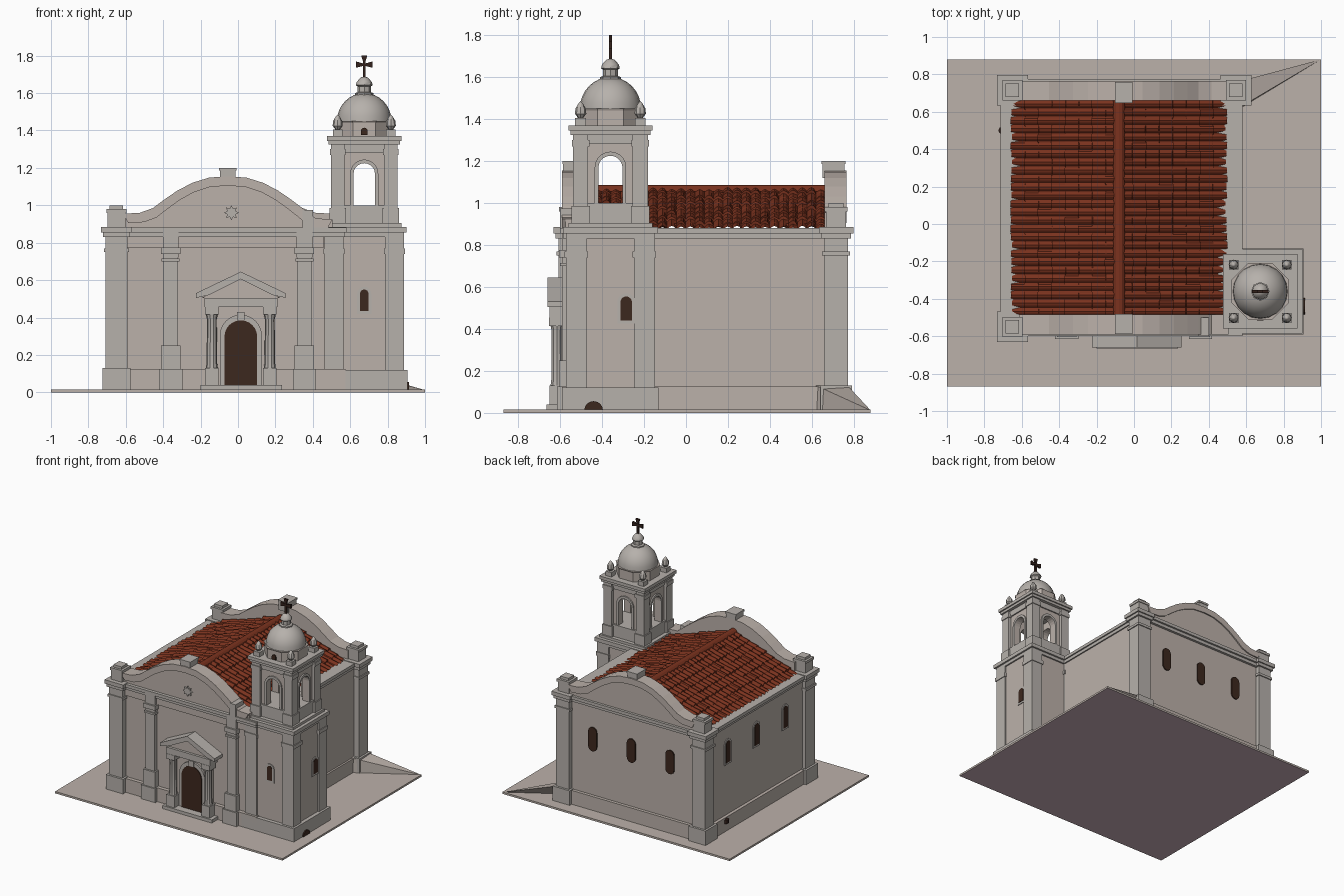
import bpy, bmesh, math, random
from mathutils import Matrix, Vector

random.seed(4)
old = bpy.data.objects.get("Cube")
if old:
    bpy.data.objects.remove(old, do_unlink=True)


def material(name, rgb):
    m = bpy.data.materials.new(name)
    m.use_nodes = True
    m.diffuse_color = (*rgb, 1)
    m.node_tree.nodes["Principled BSDF"].inputs["Base Color"].default_value = (*rgb, 1)
    return m


PLASTER = material("warm plaster", (0.50, 0.44, 0.40))
STONE = material("grey stone", (0.47, 0.44, 0.41))
EARTH = material("mauve underside", (0.60, 0.44, 0.50))
TILE = material("red clay tile", (0.195, 0.032, 0.013))
WOOD = material("dark wood", (0.046, 0.021, 0.013))
IRON = material("dark iron", (0.034, 0.016, 0.012))


def finish(name, bm, mat, smooth=False):
    bmesh.ops.recalc_face_normals(bm, faces=bm.faces)
    me = bpy.data.meshes.new(name)
    bm.to_mesh(me)
    bm.free()
    me.materials.append(mat)
    ob = bpy.data.objects.new(name, me)
    bpy.context.collection.objects.link(ob)
    if smooth:
        bpy.ops.object.select_all(action="DESELECT")
        ob.select_set(True)
        bpy.context.view_layer.objects.active = ob
        bpy.ops.object.shade_smooth_by_angle(angle=math.radians(35))
    return ob


def box(name, x0, x1, y0, y1, z0, z1, mat=STONE):
    bm = bmesh.new()
    bmesh.ops.create_cube(bm, size=1)
    for v in bm.verts:
        v.co = ((x0 + x1) / 2 + v.co.x * (x1 - x0), (y0 + y1) / 2 + v.co.y * (y1 - y0),
                (z0 + z1) / 2 + v.co.z * (z1 - z0))
    return finish(name, bm, mat)


def square(name, c, r, z0, z1, mat=STONE):
    return box(name, c[0] - r, c[0] + r, c[1] - r, c[1] + r, z0, z1, mat)


def prism(name, pts, a, b, mat=STONE, axis="y"):
    """Extrude an outline of (across, z) points from a to b along an axis."""
    bm = bmesh.new()
    face = bm.faces.new([bm.verts.new((u, a, z) if axis == "y" else (a, u, z)) for u, z in pts])
    new = bmesh.ops.extrude_face_region(bm, geom=[face])["geom"]
    step = Vector((0, b - a, 0) if axis == "y" else (b - a, 0, 0))
    bmesh.ops.translate(bm, vec=step, verts=[g for g in new if isinstance(g, bmesh.types.BMVert)])
    return finish(name, bm, mat)


def lathe(name, profile, c, segs=16, mat=STONE, smooth=True, turn=0.0):
    bm = bmesh.new()
    vs = [bm.verts.new((r, 0, z)) for r, z in profile]
    es = [bm.edges.new(p) for p in zip(vs, vs[1:])]
    bmesh.ops.spin(bm, geom=vs + es, cent=(0, 0, 0), axis=(0, 0, 1), angle=math.tau, steps=segs)
    bmesh.ops.remove_doubles(bm, verts=bm.verts, dist=0.0005)
    bmesh.ops.transform(bm, matrix=Matrix.Translation((*c, 0)) @ Matrix.Rotation(turn, 4, "Z"), verts=bm.verts)
    return finish(name, bm, mat, smooth)


def arch(c, w, z0, z1, n=8):
    r = w / 2
    curve = [(c + r * math.cos(math.pi * i / n), z1 - r + r * math.sin(math.pi * i / n)) for i in range(n + 1)]
    return [(c + r, z0)] + curve + [(c - r, z0)]


def window(name, c, w, z0, z1, face, out, axis):
    """Arched opening with a stone frame; out is the outward direction."""
    prism(name + "_frame", arch(c, w + 0.03, z0 - 0.015, z1 + 0.015), face, face + out * 0.006, STONE, axis)
    prism(name + "_opening", arch(c, w, z0, z1), face, face + out * 0.009, WOOD, axis)


# Ground and nave body
ground = box("ground", -1, 1, -0.87, 0.88, 0, 0.015, PLASTER)
ground.data.materials.append(EARTH)
for p in ground.data.polygons:
    p.material_index = int(p.normal.z < -0.5)
box("nave_walls", -0.68, 0.56, -0.56, 0.74, 0.01, 0.85, PLASTER)
box("nave_plinth", -0.705, 0.575, -0.59, 0.765, 0.01, 0.125, PLASTER)
box("nave_cornice_lower", -0.70, 0.57, -0.585, 0.76, 0.83, 0.855)
box("nave_cornice_upper", -0.715, 0.58, -0.60, 0.775, 0.855, 0.88)
box("front_frieze", -0.69, 0.46, -0.572, -0.5, 0.775, 0.83, PLASTER)

# Sloping stone footing at the back corner
bm = bmesh.new()
tip = [bm.verts.new(p) for p in ((0.56, 0.62, 0.13), (0.59, 0.77, 0.13), (0.57, 0.62, 0.01), (1, 0.88, 0.012))]
bmesh.ops.convex_hull(bm, input=tip)
finish("corner_footing", bm, PLASTER)

# Corner piers with crowning blocks
for name, x, y in (("front_right", -0.65, -0.55), ("back_right", -0.65, 0.715), ("back_left", 0.545, 0.715)):
    for part, r, z0, z1 in (("base", 0.075, 0.01, 0.13), ("pier", 0.058, 0.13, 0.75), ("neck", 0.066, 0.75, 0.77),
                            ("head", 0.058, 0.77, 0.83), ("cornice", 0.072, 0.83, 0.855),
                            ("cap", 0.082, 0.855, 0.885), ("block", 0.048, 0.885, 0.96),
                            ("block_cap", 0.054, 0.96, 0.98), ("block_top", 0.036, 0.98, 1.0)):
        square(f"{name}_{part}", (x, y), r, z0, z1)

# Front pilasters
for i, x in enumerate((-0.36, 0.355)):
    for part, r, y, z0, z1 in (("foot", 0.062, -0.615, 0.01, 0.125), ("base", 0.052, -0.605, 0.125, 0.25),
                               ("shaft", 0.04, -0.59, 0.25, 0.72), ("neck", 0.048, -0.6, 0.70, 0.715),
                               ("capital", 0.052, -0.605, 0.74, 0.775), ("head", 0.042, -0.592, 0.72, 0.86)):
        box(f"pilaster_{i}_{part}", x - r, x + r, y, -0.5, z0, z1)
box("pilaster_block", 0.345, 0.40, -0.6, -0.5, 0.88, 0.975)

# Curved gables, front and back; the front one slopes down to the tower
MID = -0.055
half = [(0, 1.155), (0.1, 1.148), (0.19, 1.12), (0.27, 1.078), (0.34, 1.03), (0.4, 0.985), (0.47, 0.96), (0.56, 0.955)]
for name, y0, y1, trim, drop in (("front_gable", -0.575, -0.485, -0.592, 0.03), ("back_gable", 0.66, 0.755, 0.765, 0)):
    crest = [(MID - d, z) for d, z in reversed(half)] + [(MID + d, z) for d, z in half[1:-2]]
    crest += [(MID + d, z - drop) for d, z in half[-2:]]
    inner = [(MID + (x - MID) * 0.95, z - 0.05) for x, z in crest]
    prism(name, crest + [(crest[-1][0], 0.86), (crest[0][0], 0.86)], y0, y1, PLASTER)
    prism(name + "_coping", crest + inner[::-1], y0 if trim < 0 else y1, trim, PLASTER)
    box(name + "_crown", MID - 0.042, MID + 0.042, y0 - 0.01, y1, 1.12, 1.185)
    box(name + "_crown_cap", MID - 0.047, MID + 0.047, y0 - 0.014, y1 + 0.005, 1.185, 1.2)
star = [((0.04, 0.024)[k % 2] * math.cos(k * math.pi / 8) - 0.035,
         (0.04, 0.024)[k % 2] * math.sin(k * math.pi / 8) + 0.96) for k in range(16)]
prism("gable_star", star, -0.575, -0.588)

# Clay roof: scalloped tile columns stepping down each slope
COLS, ROWS, RIDGE = 26, 8, -0.08
for name, side in (("left", 1), ("right", -1)):
    bm = bmesh.new()
    lines = []
    jitter = [[random.uniform(-0.005, 0.005) for _ in range(COLS)] for _ in range(ROWS)]
    for r in range(ROWS):
        for end in (0, 1):
            t = (r + end) / ROWS
            line = []
            for k in range(COLS * 4 + 1):
                col = min(k // 4, COLS - 1)
                bump = 0.015 * abs(math.sin(math.pi * k / 4)) + 0.008 * end
                x = RIDGE + side * (0.575 * t + jitter[r][col] * end)
                z = 1.06 - 0.195 * t + bump + jitter[r][col]
                line.append(bm.verts.new((x, -0.49 + 1.155 * k / (COLS * 4), z)))
            lines.append(line)
    for a, b in zip(lines, lines[1:]):
        for k in range(COLS * 4):
            bm.faces.new((a[k], a[k + 1], b[k + 1], b[k]))
    finish("roof_tiles_" + name, bm, TILE)
ridge = [(RIDGE + 0.032 * math.cos(math.pi * i / 6), 1.055 + 0.03 * math.sin(math.pi * i / 6)) for i in range(7)]
prism("roof_ridge", ridge, -0.49, 0.665, TILE)

# Doorway with columns and pediment
DOOR = 0.015
box("door_step", -0.2, 0.235, -0.665, -0.55, 0.01, 0.04)
box("door_surround", DOOR - 0.16, DOOR + 0.16, -0.585, -0.55, 0.04, 0.46, PLASTER)
prism("door_arch", arch(DOOR, 0.225, 0.04, 0.415, 12), -0.585, -0.6)
prism("door", arch(DOOR, 0.175, 0.04, 0.385, 12), -0.6, -0.606, WOOD)
box("door_keystone", DOOR - 0.02, DOOR + 0.02, -0.612, -0.58, 0.385, 0.43)
for side in (-1, 1):
    c = (DOOR + side * 0.155, -0.615)
    square(f"column_base_{side}", c, 0.036, 0.04, 0.13)
    lathe(f"column_shaft_{side}", [(0, 0.13), (0.032, 0.13), (0.028, 0.16), (0.026, 0.39), (0.033, 0.42), (0, 0.42)], c, 10)
    square(f"column_capital_{side}", c, 0.037, 0.415, 0.455)
box("entablature", DOOR - 0.195, DOOR + 0.195, -0.65, -0.55, 0.455, 0.505)
prism("pediment", [(DOOR - 0.21, 0.505), (DOOR + 0.21, 0.505), (DOOR, 0.61)], -0.63, -0.55, PLASTER)
roof_line = [(-0.24, 0.505), (-0.24, 0.53), (0, 0.645), (0.24, 0.53), (0.24, 0.505), (0.17, 0.52), (0, 0.605), (-0.17, 0.52)]
prism("pediment_moulding", [(DOOR + d, z) for d, z in roof_line], -0.66, -0.55)

# Tower lower stage, belfry piers and finials
T = (0.675, -0.36)
square("tower_walls", T, 0.2, 0.01, 0.85, PLASTER)
square("tower_plinth", T, 0.23, 0.01, 0.12)
for i in (-1, 1):
    for j in (-1, 1):
        c = (T[0] + i * 0.162, T[1] + j * 0.162)
        square(f"tower_pier_{i}_{j}", c, 0.05, 0.12, 0.84)
        square(f"tower_pier_head_{i}_{j}", c, 0.056, 0.74, 0.77)
        c = (T[0] + i * 0.142, T[1] + j * 0.142)
        for part, r, z0, z1 in (("shaft", 0.036, 0.9, 1.33), ("foot", 0.044, 0.9, 0.985), ("head", 0.042, 1.27, 1.3)):
            square(f"belfry_pier_{part}_{i}_{j}", c, r, z0, z1)
        square(f"finial_base_{i}_{j}", c, 0.026, 1.37, 1.405)
        lathe(f"finial_{i}_{j}", [(0.012, 1.405), (0.027, 1.425), (0.025, 1.45), (0.01, 1.475), (0, 1.485)], c, 8)
for part, r, z0, z1 in (("cornice_lower", 0.212, 0.83, 0.855), ("cornice_upper", 0.226, 0.855, 0.885),
                        ("cornice_top", 0.2, 0.885, 0.905), ("belfry_floor", 0.17, 0.9, 1.0),
                        ("belfry_ceiling", 0.165, 1.28, 1.33), ("belfry_cornice", 0.19, 1.325, 1.345),
                        ("belfry_cornice_top", 0.2, 1.345, 1.37)):
    square("tower_" + part, T, r, z0, z1)

# Belfry walls with arched openings on all four sides
for axis, c, other in (("y", T[0], T[1]), ("x", T[1], T[0])):
    hole = arch(c, 0.115, 1.0, 1.225, 10)
    wall = hole + [(c - 0.15, 1.0), (c - 0.15, 1.3), (c + 0.15, 1.3), (c + 0.15, 1.0)]
    rim = hole + arch(c, 0.15, 1.0, 1.245, 10)[::-1]
    for s in (-1, 1):
        prism(f"belfry_wall_{axis}_{s}", wall, other + s * 0.105, other + s * 0.155, PLASTER, axis)
        prism(f"belfry_arch_{axis}_{s}", rim, other + s * 0.155, other + s * 0.165, STONE, axis)

# Drum, dome, lantern and cross
lathe("drum", [(0, 1.37), (0.16, 1.37), (0.16, 1.44), (0.165, 1.45), (0, 1.45)], T, 8, PLASTER, False, math.pi / 8)
dome = [(0.146 * math.cos(i * math.pi / 16), 1.45 + 0.15 * math.sin(i * math.pi / 16)) for i in range(9)]
lathe("dome", dome, T, 20)
lathe("lantern", [(0.05, 1.58), (0.05, 1.6), (0.035, 1.605), (0.035, 1.635), (0.045, 1.642), (0.04, 1.66),
                  (0.02, 1.682), (0, 1.69)], T, 8)
prism("drum_window", arch(T[0], 0.035, 1.375, 1.415), T[1] - 0.147, T[1] - 0.156, WOOD)
arm = [(0.007, 0.007), (0.045, 0.017), (0.045, -0.017), (0.007, -0.007)]
prism("cross_post", [(T[0] - 0.008, 1.68), (T[0] + 0.008, 1.68), (T[0] + 0.007, 1.77), (T[0] + 0.016, 1.8),
                     (T[0] - 0.016, 1.8), (T[0] - 0.007, 1.77)], T[1] - 0.008, T[1] + 0.008, IRON)
for s in (-1, 1):
    prism(f"cross_arm_{s}", [(T[0] + s * u, 1.752 + v) for u, v in arm], T[1] - 0.008, T[1] + 0.008, IRON)

# Windows: framed on the tower and right wall, plain round-ended slots at the back
window("tower_front_window", T[0], 0.045, 0.435, 0.55, T[1] - 0.2, -1, "y")
window("tower_side_window", -0.285, 0.055, 0.44, 0.555, T[0] + 0.2, 1, "x")
for i in range(3):
    x = -0.38 + 0.34 * i
    top = arch(x, 0.075, 0.57, 0.665)[1:-1]
    prism(f"back_window_{i}", top + [(2 * x - u, 1.14 - z) for u, z in top], 0.74, 0.749, WOOD)
    window(f"side_window_{i}", -0.27 + 0.36 * i, 0.055, 0.54, 0.71, -0.68, -1, "x")

# Small drain and low arch near the ground
lathe("wall_drain", [(0, 0.07), (0.02, 0.08), (0.02, 0.11), (0, 0.12)], (-0.705, 0.5), 8, IRON)
prism("low_arch", arch(-0.44, 0.09, 0.01, 0.056), T[0] + 0.23, T[0] + 0.238, WOOD, "x")
